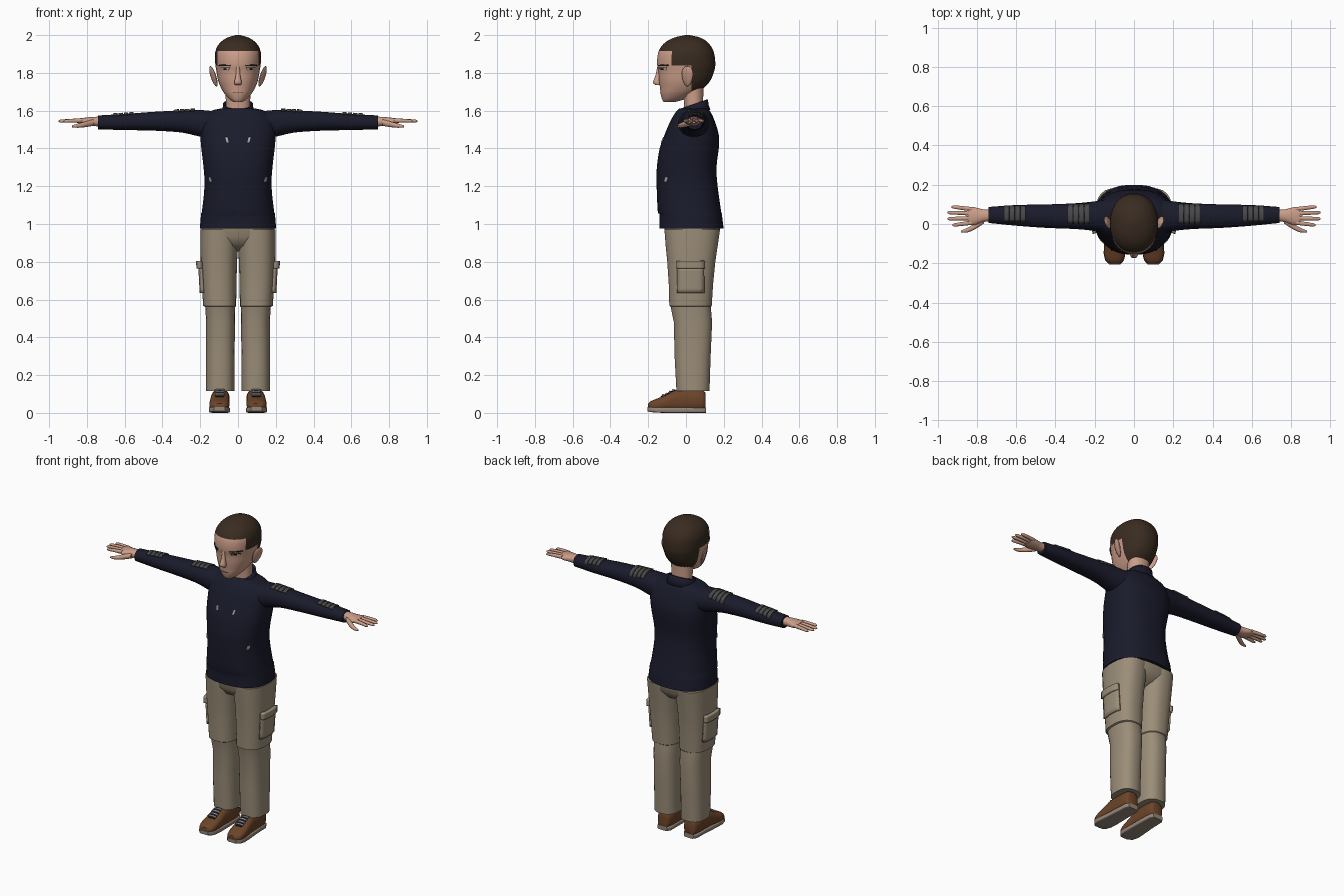
import bpy, bmesh, math
from mathutils import Vector
from mathutils.bvhtree import BVHTree

if "Cube" in bpy.data.objects:
    bpy.data.objects.remove(bpy.data.objects["Cube"])


def material(name, *rgb):
    m = bpy.data.materials.new(name)
    m.use_nodes = True
    m.diffuse_color = (*rgb, 1)
    bsdf = next(n for n in m.node_tree.nodes if n.type == 'BSDF_PRINCIPLED')
    bsdf.inputs["Base Color"].default_value = (*rgb, 1)
    return m


skin = material("skin", .60, .34, .25)
hair = material("brown hair", .042, .025, .015)
navy = material("navy cloth", .010, .011, .024)
khaki = material("khaki cloth", .33, .27, .19)
leather = material("brown leather", .15, .058, .022)
rubber = material("sole rubber", .30, .24, .19)
grey = material("grey patch", .065, .065, .065)
silver = material("silver", .45, .43, .40)
dark = material("dark lash", .02, .014, .01)
AXES = {'x': (0, 1, 2), 'y': (1, 0, 2), 'z': (2, 0, 1)}


def finish(name, bm, *mats):
    bmesh.ops.recalc_face_normals(bm, faces=bm.faces)
    me = bpy.data.meshes.new(name)
    bm.to_mesh(me)
    bm.free()
    for m in mats:
        me.materials.append(m)
    ob = bpy.data.objects.new(name, me)
    bpy.context.collection.objects.link(ob)
    return ob


def refine(rows, k):
    """Catmull-Rom interpolation between section rows."""
    out = []
    for i in range(len(rows) - 1):
        p = [rows[max(i - 1, 0)], rows[i], rows[i + 1], rows[min(i + 2, len(rows) - 1)]]
        for j in range(k):
            t = j / k
            out.append([b + .5 * t * (c - a + t * (2*a - 5*b + 4*c - d + t * (3 * (b - c) + d - a)))
                        for a, b, c, d in zip(*p)])
    return out + [rows[-1]]


def loft(name, rows, mat, axis='z', side=1, n=24, power=2.2, k=1, tilt=0, cap=True):
    """Skin rounded sections: (position, centre a, centre b, radius a, radius b)."""
    bm = bmesh.new()
    rings = []
    for t, ca, cb, ra, rb in refine(rows, k):
        ring = []
        for i in range(n):
            ang = math.tau * (i + .5) / n
            c, s = math.cos(ang), math.sin(ang)
            a = ra * math.copysign(abs(c) ** (2 / power), c)
            b = rb * math.copysign(abs(s) ** (2 / power), s)
            co = [0, 0, 0]
            for ax, v in zip(AXES[axis], (t + tilt * b, ca + a, cb + b)):
                co[ax] = v
            co[0] *= side
            ring.append(bm.verts.new(co))
        rings.append(ring)
    for lo, hi in zip(rings, rings[1:]):
        for i in range(n):
            j = (i + 1) % n
            bm.faces.new((lo[i], lo[j], hi[j], hi[i]))
    if cap:
        bm.faces.new(rings[0])
        bm.faces.new(rings[-1])
    return finish(name, bm, mat)


def span(rows):
    """Rows of (height, half width, front, back) as centred sections."""
    return [(z, 0, (f + b) / 2, w, (b - f) / 2) for z, w, f, b in rows]


def plate(name, target, start, u, v, aim, mat, lift=.003, n=6):
    """Thin plate draped on a surface by casting a grid of rays."""
    me = target.data
    tree = BVHTree.FromPolygons([p.co for p in me.vertices], [p.vertices for p in me.polygons])
    start, u, v, aim = (Vector(q) for q in (start, u, v, aim))
    bm = bmesh.new()
    grid = {}
    for i in range(n + 1):
        for j in range(n + 1):
            o = start + u * (i / n * 2 - 1) + v * (j / n * 2 - 1)
            hit = tree.ray_cast(o, aim)[0]
            if hit:
                grid[i, j] = bm.verts.new(hit - aim.normalized() * lift)
    for i in range(n):
        for j in range(n):
            quad = [grid.get(q) for q in ((i, j), (i + 1, j), (i + 1, j + 1), (i, j + 1))]
            if all(quad):
                bm.faces.new(quad)
    ob = finish(name, bm, mat)
    mod = ob.modifiers.new("thickness", 'SOLIDIFY')
    mod.thickness = lift * 1.5
    mod.offset = 0
    return ob


# Head, with the hairline cut into the mesh
head = loft("head", span([
    (1.645, .022, -.118, -.06), (1.66, .045, -.127, -.01), (1.69, .072, -.135, .05),
    (1.72, .09, -.138, .095), (1.76, .106, -.143, .13), (1.81, .115, -.146, .15),
    (1.85, .121, -.154, .156), (1.91, .121, -.147, .148), (1.955, .1, -.118, .122),
    (1.985, .06, -.068, .08), (2, .012, -.005, .02)]), skin, n=32, k=3)
bm = bmesh.new()
bm.from_mesh(head.data)
for co, no in (((0, 0, 1.915), (0, 0, 1)), ((0, 0, 1.84), (0, 0, 1)),
               ((0, -.06, 0), (0, 1, .15)), ((0, .03, 0), (0, 1, 0)), ((0, 0, 1.70), (0, 0, 1))):
    bmesh.ops.bisect_plane(bm, geom=bm.verts[:] + bm.edges[:] + bm.faces[:], plane_co=co, plane_no=no)
for f in bm.faces:
    c = f.calc_center_median()
    temple = c.y + .06 + .15 * c.z > 0 and c.z > 1.84 and c.y > -.065
    f.material_index = int(c.z > 1.915 or temple or (c.y > .03 and c.z > 1.70))
bm.to_mesh(head.data)
bm.free()
head.data.materials.append(hair)
loft("neck", [(1.55, 0, .042, .07, .055), (1.64, 0, .04, .064, .05), (1.74, 0, .035, .07, .06)], skin)
loft("nose", [(1.84, 0, -.143, .009, .008), (1.79, 0, -.147, .012, .014),
              (1.75, 0, -.154, .02, .021), (1.735, 0, -.148, .016, .013)], skin, n=12, k=3)
plate("mouth", head, (0, -1, 1.695), (.026, 0, 0), (0, 0, .0015), (0, 1, 0), leather, .001)

# Jacket body and collar
torso = loft("jacket_body", span([
    (.975, .203, -.142, .2), (1.055, .196, -.142, .19), (1.065, .192, -.15, .187),
    (1.2, .178, -.156, .168), (1.3, .183, -.155, .162), (1.4, .195, -.14, .174),
    (1.47, .2, -.115, .174), (1.53, .2, -.09, .158), (1.575, .178, -.066, .14),
    (1.6, .14, -.048, .125), (1.612, .09, -.035, .115)]), navy, n=32, power=2.4, k=3)
collar = loft("collar", [(1.575, 0, .04, .1, .09), (1.605, 0, .042, .082, .078), (1.635, 0, .044, .08, .073)],
              navy, tilt=.33, cap=False)
rim = collar.modifiers.new("thickness", 'SOLIDIFY')
rim.thickness = .01
plate("collar_opening", collar, (0, -1, 1.592), (.007, 0, 0), (0, 0, .025), (0, 1, 0), skin, .004)

# Trouser seat
loft("trouser_seat", [(.855, 0, .03, .05, .05), (.885, 0, .03, .14, .11),
                      (.93, 0, .033, .194, .142), (1.0, 0, .033, .196, .15)], khaki, n=32, power=2.4)

for s, tag in ((1, "left_"), (-1, "right_")):
    # Ears, brows and eyes
    bm = bmesh.new()
    bmesh.ops.create_uvsphere(bm, u_segments=16, v_segments=10, radius=1)
    for v in bm.verts:
        x, y, z = v.co
        v.co = (s * (.13 + .012 * x + .016 * z + .01 * y), .008 + .03 * y * (1 + .25 * z), 1.782 + .054 * z)
    finish(tag + "ear", bm, skin)
    plate(tag + "brow", head, (s * .07, -1, 1.84), (s * .03, 0, .001), (0, 0, .003), (0, 1, 0), dark)
    plate(tag + "eye_white", head, (s * .068, -1, 1.821), (.02, 0, 0), (0, 0, .005), (0, 1, 0), silver, .001)
    plate(tag + "iris", head, (s * .068, -1, 1.821), (.008, 0, 0), (0, 0, .005), (0, 1, 0), dark, .002)
    plate(tag + "lash", head, (s * .068, -1, 1.827), (.024, 0, 0), (0, 0, .0015), (0, 1, 0), dark)

    # Sleeve with banded patches on top
    sleeve = loft(tag + "sleeve", [
        (.12, .04, 1.525, .09, .072), (.2, .04, 1.533, .076, .071), (.3, .04, 1.543, .066, .059),
        (.45, .04, 1.544, .06, .05), (.6, .044, 1.54, .053, .043), (.74, .046, 1.538, .041, .037)],
        navy, 'x', s, k=3)
    for part, x0, count, half in (("shoulder", .24, 4, .05), ("forearm", .565, 4, .04)):
        for i in range(count):
            plate(f"{tag}{part}_band_{i + 1}", sleeve, (s * (x0 + i * .028), .052, 3),
                  (.0115, 0, 0), (0, half, 0), (0, 0, -1), grey, .004)

    # Hand
    loft(tag + "palm", [(.72, .045, 1.542, .029, .026), (.77, .042, 1.543, .033, .025),
                        (.81, .04, 1.543, .046, .02), (.845, .041, 1.546, .046, .013)],
         skin, 'x', s, n=16, k=2)
    for name, y, tip, drift in (("index", .007, .925, -.012), ("middle", .03, .95, -.003),
                                ("ring", .053, .95, .005), ("little", .075, .93, .012)):
        loft(tag + name + "_finger", [(.825, y, 1.547, .0115, .012), (.88, y + drift * .6, 1.547, .0105, .010),
                                      (tip - .01, y + drift, 1.545, .009, .008),
                                      (tip, y + drift, 1.544, .004, .004)], skin, 'x', s, n=10)
    loft(tag + "thumb", [(.765, .022, 1.537, .02, .018), (.81, -.012, 1.527, .016, .015),
                         (.85, -.032, 1.52, .012, .011), (.88, -.038, 1.517, .005, .005)],
         skin, 'x', s, n=12, k=2)

    # Zip pulls on the chest and side pockets
    plate(tag + "chest_zip", torso, (s * .058, -1, 1.445), (.006, 0, 0), (s * .003, 0, .014), (0, 1, 0), silver)
    plate(tag + "pocket_zip", torso, (s * .146, -1, 1.235), (.005, 0, 0), (s * .003, 0, .012), (0, 1, 0), silver)

    # Trouser leg with knee step and cargo pocket
    leg = loft(tag + "trouser_leg", [
        (.115, .094, .037, .075, .088), (.3, .094, .035, .076, .096), (.48, .092, .037, .077, .102),
        (.562, .094, .025, .08, .107), (.566, .097, .024, .088, .113), (.68, .1, .026, .092, .118),
        (.8, .101, .028, .097, .128), (.88, .1, .03, .1, .138), (.97, .1, .033, .1, .148)],
        khaki, side=s, power=2.5)
    plate(tag + "cargo_pocket", leg, (s, .025, .705), (0, .07, 0), (0, 0, .07), (-s, 0, 0), khaki, .008)
    plate(tag + "pocket_flap", leg, (s, .025, .785), (0, .073, 0), (0, 0, .02), (-s, 0, 0), khaki, .014)

    # Shoe
    shoe = loft(tag + "shoe_upper", [
        (.103, .093, .06, .03, .045), (.085, .093, .065, .045, .055), (0, .093, .066, .049, .06),
        (-.06, .095, .064, .05, .056), (-.1, .097, .054, .052, .045), (-.15, .099, .043, .053, .034),
        (-.185, .099, .037, .045, .026), (-.2, .098, .034, .028, .017)], leather, 'y', s, power=2.6, k=2)
    loft(tag + "shoe_sole", [
        (.106, .093, .014, .034, .014), (.085, .093, .014, .048, .014), (0, .094, .015, .05, .015),
        (-.1, .097, .015, .055, .015), (-.15, .099, .016, .056, .015), (-.185, .099, .018, .048, .014),
        (-.205, .098, .02, .03, .011)], rubber, 'y', s, power=6)
    plate(tag + "tongue", shoe, (s * .096, -.095, 1), (.022, 0, 0), (0, .038, 0), (0, 0, -1), navy, .003)
    for i in range(4):
        plate(f"{tag}lace_{i + 1}", shoe, (s * .096, -.122 + i * .018, 1),
              (.026, 0, 0), (0, .003, 0), (0, 0, -1), silver, .006)

# Smooth shading with crisp edges
bpy.ops.object.select_all(action='DESELECT')
for ob in bpy.context.scene.objects:
    if ob.type == 'MESH':
        ob.select_set(True)
        bpy.context.view_layer.objects.active = ob
bpy.ops.object.shade_smooth_by_angle(angle=math.radians(40))
